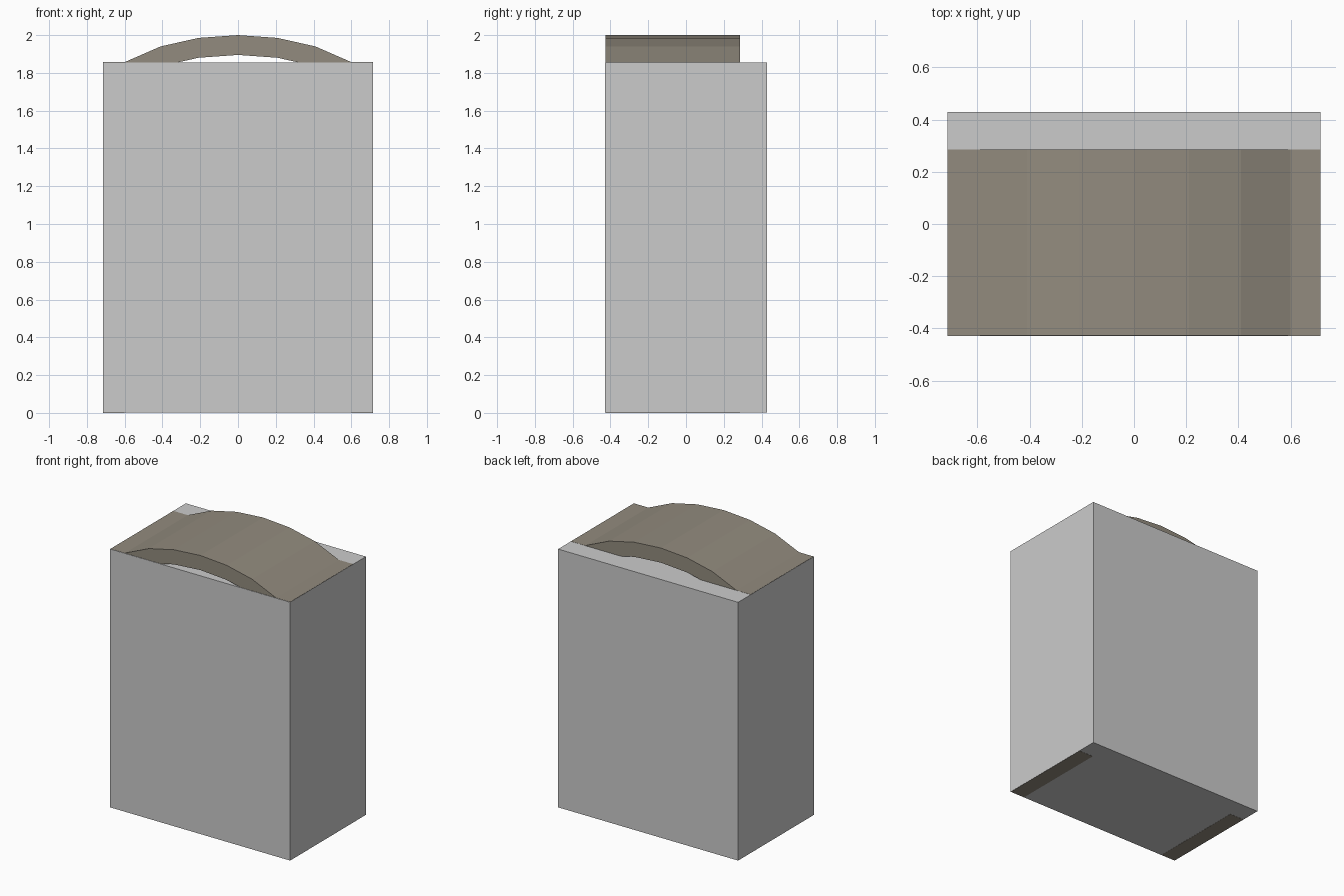
import bpy, bmesh

if "Cube" in bpy.data.objects:
    bpy.data.objects.remove(bpy.data.objects["Cube"])


def material(name, rgb):
    m = bpy.data.materials.new(name)
    m.diffuse_color = (*rgb, 1)
    m.use_nodes = True
    m.node_tree.nodes["Principled BSDF"].inputs["Base Color"].default_value = m.diffuse_color
    return m


def finish(name, bm, mat):
    bmesh.ops.recalc_face_normals(bm, faces=bm.faces)
    me = bpy.data.meshes.new(name)
    bm.to_mesh(me)
    bm.free()
    me.materials.append(mat)
    ob = bpy.data.objects.new(name, me)
    bpy.context.collection.objects.link(ob)
    return ob


def add_prism(bm, profile, y0, y1):
    # extrude an x-z outline along y
    front = [bm.verts.new((x, y0, z)) for x, z in profile]
    back = [bm.verts.new((x, y1, z)) for x, z in profile]
    n = len(profile)
    bm.faces.new(front)
    bm.faces.new(back[::-1])
    for i in range(n):
        j = (i + 1) % n
        bm.faces.new((front[i], back[i], back[j], front[j]))


def rect(x0, x1, z0, z1):
    return [(x0, z0), (x1, z0), (x1, z1), (x0, z1)]


grey = material("light grey", (0.60, 0.60, 0.60))
stone = material("brown stone", (0.29, 0.26, 0.21))

W, D, H = 0.715, 0.43, 1.857
Y0, Y1 = -0.427, 0.286

# main block
bm = bmesh.new()
add_prism(bm, rect(-W, W, 0.001, H - 0.001), -D, D)
finish("main_block", bm, grey)

# side posts, flush with top and bottom of the block
for side, name in ((-1, "left_post"), (1, "right_post")):
    bm = bmesh.new()
    xs = sorted((side * 0.6, side * (W - 0.001)))
    add_prism(bm, rect(*xs, 0, H), Y0, Y1)
    finish(name, bm, stone)

# shallow faceted arch joining the posts
outer = [(-0.6, H), (-0.41, 1.94), (-0.21, 1.985), (0, 2),
         (0.21, 1.985), (0.41, 1.94), (0.6, H)]
inner = [(x, z - 0.105) for x, z in outer]
bm = bmesh.new()
add_prism(bm, outer + inner[::-1], Y0, Y1)
finish("arch", bm, stone)
